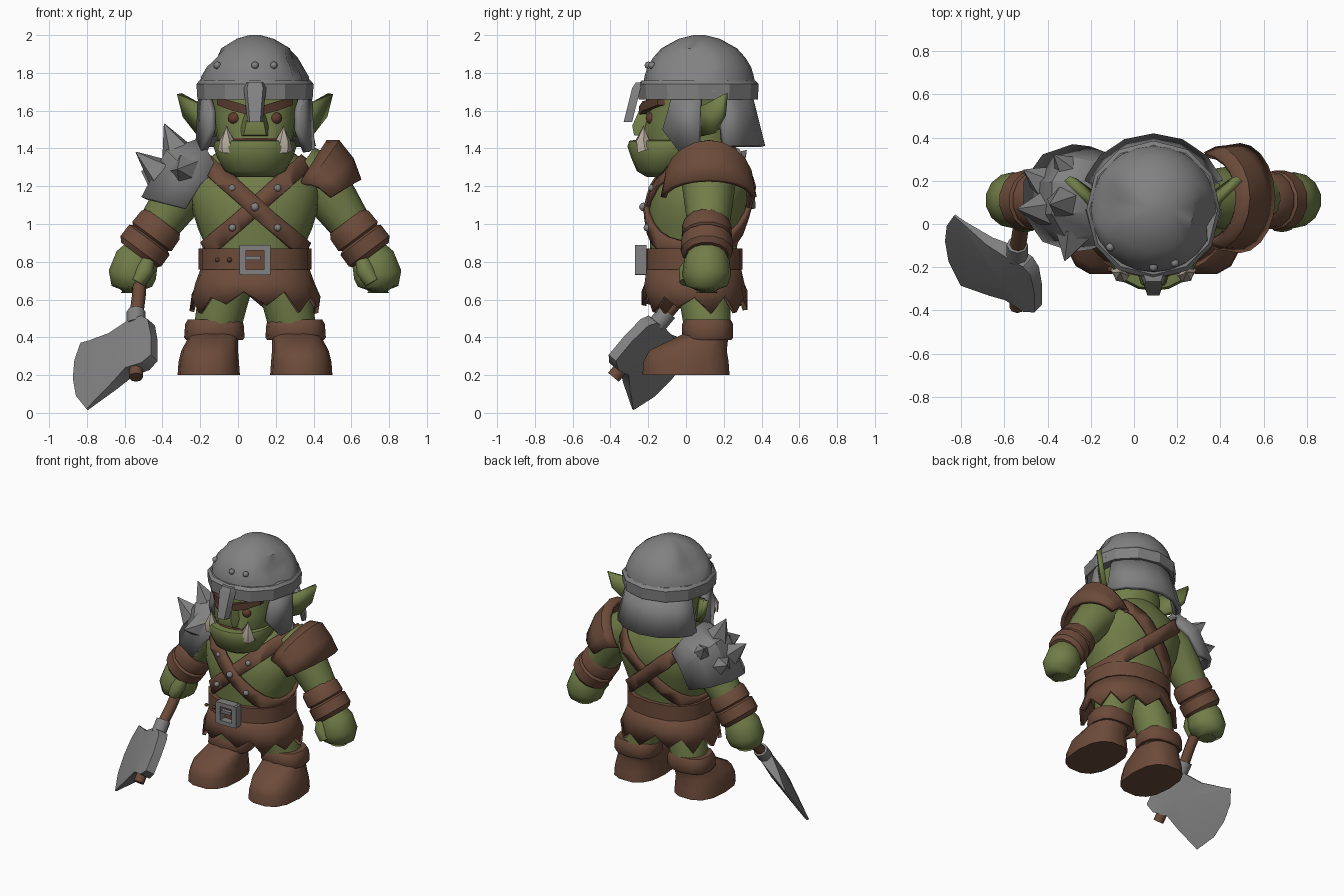
import bpy, bmesh, math, random
from math import sin, cos, pi
from mathutils import Vector, Matrix

if "Cube" in bpy.data.objects:
    bpy.data.objects.remove(bpy.data.objects["Cube"])

CENTRE = 0.09  # the body stands off centre because of the axe
random.seed(4)


def material(name, colour):
    m = bpy.data.materials.new(name)
    m.use_nodes = True
    m.diffuse_color = (*colour, 1)
    m.node_tree.nodes["Principled BSDF"].inputs["Base Color"].default_value = (*colour, 1)
    return m


SKIN = material("green_skin", (0.165, 0.205, 0.065))
LEATHER = material("brown_leather", (0.15, 0.07, 0.042))
STEEL = material("grey_steel", (0.22, 0.22, 0.22))
IVORY = material("ivory", (0.47, 0.41, 0.34))
EYE = material("red_eye", (0.12, 0.045, 0.028))
BROW = material("dark_brow", (0.1, 0.045, 0.027))


def finish(name, bm, mat, side=1, thick=0, offset=0, angle=40):
    """Mirror to the given side, shade and link one part."""
    for v in bm.verts:
        v.co.x *= side
    bmesh.ops.recalc_face_normals(bm, faces=bm.faces)
    bmesh.ops.translate(bm, verts=bm.verts, vec=(CENTRE, 0, 0))
    mesh = bpy.data.meshes.new(name)
    bm.to_mesh(mesh)
    bm.free()
    mesh.materials.append(mat)
    mesh.shade_smooth()
    mesh.set_sharp_from_angle(angle=math.radians(angle))
    ob = bpy.data.objects.new(name, mesh)
    bpy.context.collection.objects.link(ob)
    if thick:
        mod = ob.modifiers.new("thickness", "SOLIDIFY")
        mod.thickness, mod.offset = thick, offset


def skin_rings(rings, closed=True, caps=True):
    """Bridge successive rings of points."""
    bm = bmesh.new()
    rows = [[bm.verts.new(p) for p in r] for r in rings]
    n = len(rows[0])
    for a, b in zip(rows, rows[1:]):
        for i in range(n if closed else n - 1):
            j = (i + 1) % n
            bm.faces.new((a[i], a[j], b[j], b[i]))
    if caps:
        bm.faces.new(rows[0])
        bm.faces.new(rows[-1])
    return bm


def ring(cx, cy, z, rx, ry, n=16, e=2.3):
    """Horizontal superellipse."""
    f = lambda t: math.copysign(abs(t) ** (2 / e), t)
    return [(cx + rx * f(cos(2 * pi * i / n)), cy + ry * f(sin(2 * pi * i / n)), z) for i in range(n)]


def loft(rows, n=16, e=2.3, caps=True):
    return skin_rings([ring(*r, n, e) for r in rows], caps=caps)


def tube(rows, n=12):
    """Round limb along points given as (x, y, z, radius)."""
    pts = [Vector(r[:3]) for r in rows]
    rings = []
    for i, p in enumerate(pts):
        d = pts[min(i + 1, len(pts) - 1)] - pts[max(i - 1, 0)]
        q = d.to_track_quat('Z', 'Y')
        r = rows[i][3]
        rings.append([p + q @ Vector((r * cos(2 * pi * k / n), r * sin(2 * pi * k / n), 0)) for k in range(n)])
    return skin_rings(rings)


def plate(points):
    bm = bmesh.new()
    bm.faces.new([bm.verts.new(p) for p in points])
    return bm


def box(centre, size):
    bm = bmesh.new()
    bmesh.ops.create_cube(bm, size=1, matrix=Matrix.Translation(centre) @ Matrix.Diagonal((*size, 1)))
    return bm


def stud(name, centre, r=0.02, mat=STEEL):
    bm = bmesh.new()
    bmesh.ops.create_icosphere(bm, subdivisions=2, radius=r, matrix=Matrix.Translation(centre))
    finish(name, bm, mat)


# Torso, with crossed straps cut from the same surface
TORSO = [(0, .04, .7, .25, .22), (0, .04, .88, .26, .23), (0, .05, .97, .3, .24), (0, .06, 1.08, .335, .26),
         (0, .09, 1.2, .35, .26), (0, .11, 1.32, .28, .21), (0, .1, 1.42, .15, .15)]
finish("torso", loft(TORSO, 24), SKIN)
for s in (1, -1):
    bm = loft(TORSO, 24, caps=False)
    normal = Vector((0.66 * s, 0, 0.75))
    for sign in (1, -1):
        geom = bm.verts[:] + bm.edges[:] + bm.faces[:]
        bmesh.ops.bisect_plane(bm, geom=geom, plane_co=Vector((0, 0, 1.09)) + normal * 0.045 * sign,
                               plane_no=normal * sign, clear_outer=True)
    finish("chest_strap", bm, LEATHER, thick=0.022 + 0.004 * s, offset=1)
    for z, y in ((1.19, -.18), (0.98, -.205)):
        stud("strap_stud", (0.12 * s, y, z))
stud("strap_stud", (0, -.225, 1.09), 0.023)

# Belt, buckle and ragged skirt
finish("belt", loft([(0, .04, .76, .3, .26), (0, .04, .87, .3, .26)], 16), LEATHER)
for s in (1, -1):
    finish("buckle_side", box((.065 * s, -.24, .81), (.035, .06, .155)), STEEL)
    finish("buckle_bar", box((0, -.24, .81 + .065 * s), (.13, .06, .03)), STEEL)
finish("buckle_tongue", box((-.01, -.245, .82), (.08, .03, .02)), STEEL)
for x in (-.2, -.135):
    stud("belt_hole", (x, -.2 - .1 * (.3 + x), .81), 0.013, BROW)
hem = [(x, y, (random.uniform(.52, .58) if i % 2 else random.uniform(.6, .65)))
       for i, (x, y, z) in enumerate(ring(0, .045, 0, .335, .27, 22))]
finish("skirt", skin_rings([ring(0, .04, .79, .265, .235, 22), ring(0, .045, .68, .305, .255, 22), hem],
                           caps=False), LEATHER, thick=0.025)

# Head with heavy rounded jaw
finish("jaw", loft([(0, -.13, 1.25, .1, .08), (0, -.13, 1.28, .16, .13), (0, -.11, 1.35, .2, .18),
                    (0, -.09, 1.41, .22, .22), (0, -.085, 1.44, .21, .215), (0, -.08, 1.445, .19, .19)], 20, 2.1), SKIN)
finish("mouth", loft([(0, -.075, 1.43, .19, .185), (0, -.075, 1.455, .185, .175)], 20, 2.1), EYE)
finish("head", loft([(0, 0, 1.35, .19, .17), (0, -.03, 1.45, .2, .21), (0, 0, 1.55, .22, .215),
                     (0, .05, 1.7, .24, .26)], 20, 2.4), SKIN)
finish("neck", loft([(0, .08, 1.28, .19, .17), (0, .06, 1.5, .2, .2)]), SKIN)
finish("nose", skin_rings([[(-.08, -.18, 1.46), (.08, -.18, 1.46), (.06, -.275, 1.47), (-.06, -.275, 1.47)],
                           [(-.085, -.18, 1.51), (.085, -.18, 1.51), (.05, -.285, 1.52), (-.05, -.285, 1.52)],
                           [(-.05, -.18, 1.62), (.05, -.18, 1.62), (.03, -.24, 1.62), (-.03, -.24, 1.62)]]), SKIN)
for s in (1, -1):
    stud("eye", (.11 * s, -.18, 1.56), 0.034, EYE)
    finish("eyebrow", skin_rings([[(x, y, z), (x, y + .06, z), (x, y + .06, z + h), (x, y, z + h)]
                                  for x, y, z, h in ((.02, -.25, 1.575, .045), (.12, -.23, 1.6, .05),
                                                     (.2, -.15, 1.63, .04))]), BROW, s)
    finish("tusk", tube([(.148, -.215, 1.39, .05), (.148, -.232, 1.44, .04), (.15, -.225, 1.52, .003)], 6), IVORY, s)
    finish("ear", plate([(.22, .06, 1.46), (.26, .06, 1.62), (.31, .12, 1.64), (.4, .21, 1.69),
                         (.37, .2, 1.57), (.3, .15, 1.48)]), SKIN, s, 0.035)

# Helmet: dented dome, band, rivets, nose guard, cheek guards and neck guard
dome = loft([(0, .07, 1.7, .3, .3), (0, .07, 1.78, .285, .29), (0, .07, 1.83, .265, .275), (0, .07, 1.88, .235, .245),
             (0, .07, 1.93, .185, .2), (0, .07, 1.98, .1, .11), (0, .07, 2, .03, .03)], 24, 2)
for v in dome.verts:
    for dent in ((.24, 0, 1.85), (-.22, .1, 1.87)):
        if (v.co - Vector(dent)).length < 0.1:
            v.co += (Vector((0, .07, 1.75)) - v.co) * 0.12
finish("helmet_dome", dome, STEEL)
finish("helmet_band", loft([(0, .065, 1.66, .305, .315), (0, .065, 1.74, .31, .32), (0, .065, 1.76, .295, .3)],
                           12, 2.1), STEEL, angle=25)
for a in (-139, -90, -68):
    a = math.radians(a)
    stud("helmet_rivet", (.265 * cos(a), .07 + .27 * sin(a), 1.84))
finish("nose_guard", skin_rings([[(-w, y, z), (w, y, z), (w * .7, y - .045, z), (-w * .7, y - .045, z)]
                                 for w, y, z in ((.04, -.285, 1.54), (.06, -.24, 1.72), (.05, -.22, 1.75))]), STEEL)
for s in (1, -1):
    finish("cheek_guard", plate([(.25, -.07, 1.68), (.285, .08, 1.68), (.3, .07, 1.4), (.27, -.03, 1.38),
                                 (.225, -.12, 1.5), (.225, -.09, 1.6)]), STEEL, s, 0.035)
arc = [math.radians(22 + 136 * i / 6) for i in range(7)]
finish("neck_guard", skin_rings([[(r * cos(a), .07 + r * sin(a), z) for a in arc]
                                 for r, z in ((.265, 1.69), (.335, 1.41))], False, False), STEEL, thick=0.03, angle=15)

# Arms, bracers, fists, legs and boots
for s in (1, -1):
    finish("arm", tube([(.24, .12, 1.3, .13), (.34, .12, 1.23, .145), (.42, .12, 1.12, .13), (.49, .12, 1.02, .115),
                        (.6, .12, .86, .09)]), SKIN, s)
    widths = (.112, .13, .133, .118, .137, .138, .115)
    steps = (0, .12, .45, .5, .55, .88, 1)
    finish("bracer", tube([(.485 + .135 * t, .11, 1.015 - .18 * t, r) for t, r in zip(steps, widths)], 14), LEATHER, s)
    finish("fist", tube([(.59, .11, .87, .09), (.625, .11, .81, .12), (.65, .11, .73, .13), (.652, .11, .67, .11),
                         (.652, .11, .635, .06)], 14), SKIN, s, angle=60)
    finish("thumb", tube([(.57, .04, .82, .04), (.585, .01, .75, .05), (.62, .005, .69, .04)], 8), SKIN, s, angle=60)
    finish("leg", tube([(.12, .08, .76, .13), (.17, .1, .6, .135), (.21, .12, .4, .12)]), SKIN, s)
    finish("boot", loft([(.245, 0, .2, .165, .235), (.245, 0, .27, .16, .23), (.24, .01, .33, .15, .21),
                         (.225, .07, .385, .135, .155), (.215, .11, .42, .13, .125)], 14, 2.6), LEATHER, s)
    finish("boot_cuff", loft([(.215, .115, .385, .15, .125), (.215, .115, .4, .16, .135), (.215, .115, .47, .155, .135),
                              (.215, .115, .495, .14, .12)], 12, 2.6), LEATHER, s)


# Shoulder guards: arches swept outward, each (x, z, x rise, z rise, half width)
def shoulder(name, arches, mat, side, n, angle):
    rows = [[(x + dx * sin(pi * i / n), .12 - w * cos(pi * i / n), z + dz * sin(pi * i / n))
             for i in range(n + 1)] for x, z, dx, dz, w in arches]
    finish(name, skin_rings(rows, False, False), mat, side, 0.03, angle=angle)


shoulder("leather_shoulder", [(.24, 1.21, .14, .22, .2), (.29, 1.21, .15, .22, .225), (.34, 1.19, .17, .15, .23),
                              (.4, 1.14, .15, .09, .24)], LEATHER, 1, 10, 25)
shoulder("spiked_shoulder", [(.2, 1.29, .09, .16, .19), (.29, 1.21, .18, .18, .225), (.37, 1.08, .23, .06, .235)],
         STEEL, -1, 5, 15)
for root, tip in (((.37, -.05, 1.28), (.41, -.17, 1.29)), ((.5, .07, 1.27), (.63, .07, 1.38)),
                  ((.41, .1, 1.38), (.48, .09, 1.53)), ((.38, .24, 1.3), (.46, .32, 1.39)),
                  ((.5, .19, 1.23), (.6, .25, 1.28))):
    finish("shoulder_spike", tube([(*root, .09), (*tip, .003)], 5), STEEL, -1)

# Axe: d runs down the handle, s towards the cutting edge
d = Vector((0, -.64, -.77)).normalized()
s = Vector((-.8, .44, -.38))
s = (s - d * s.dot(d)).normalized()
across = d.cross(s)
hub = Vector((-.54 - CENTRE, -.25, .35))
handle = [(*(hub + d * t + Vector((b, 0, 0))), .037) for t, b in ((-.52, .02), (-.35, .015), (-.2, 0), (.21, 0))]
finish("axe_handle", tube(handle, 8), LEATHER, angle=60)
finish("axe_collar", tube([(*(hub + d * t), .05) for t in (-.24, -.15)], 8), STEEL, angle=60)
outline = [(-.1, -.12), (-.12, 0), (-.12, .135), (-.06, .165), (.04, .15), (.14, .2), (.32, .275), (.39, .15),
           (.41, .02), (.4, -.1), (.36, -.2), (.3, -.185), (.16, -.155), (.03, -.165), (-.06, -.16)]
blade = bmesh.new()
faces = []
for sign in (1, -1):
    rim = [blade.verts.new(hub + s * u + d * v + across * sign * max(.005, .045 - abs(u) * .12)) for u, v in outline]
    peak = blade.verts.new(hub + s * .05 + d * .02 + across * sign * .05)
    for a, b in zip(rim, rim[1:] + rim[:1]):
        blade.faces.new((a, b, peak))
    faces.append(rim)
for i in range(len(outline)):
    j = (i + 1) % len(outline)
    blade.faces.new((faces[0][i], faces[0][j], faces[1][j], faces[1][i]))
finish("axe_blade", blade, STEEL)
